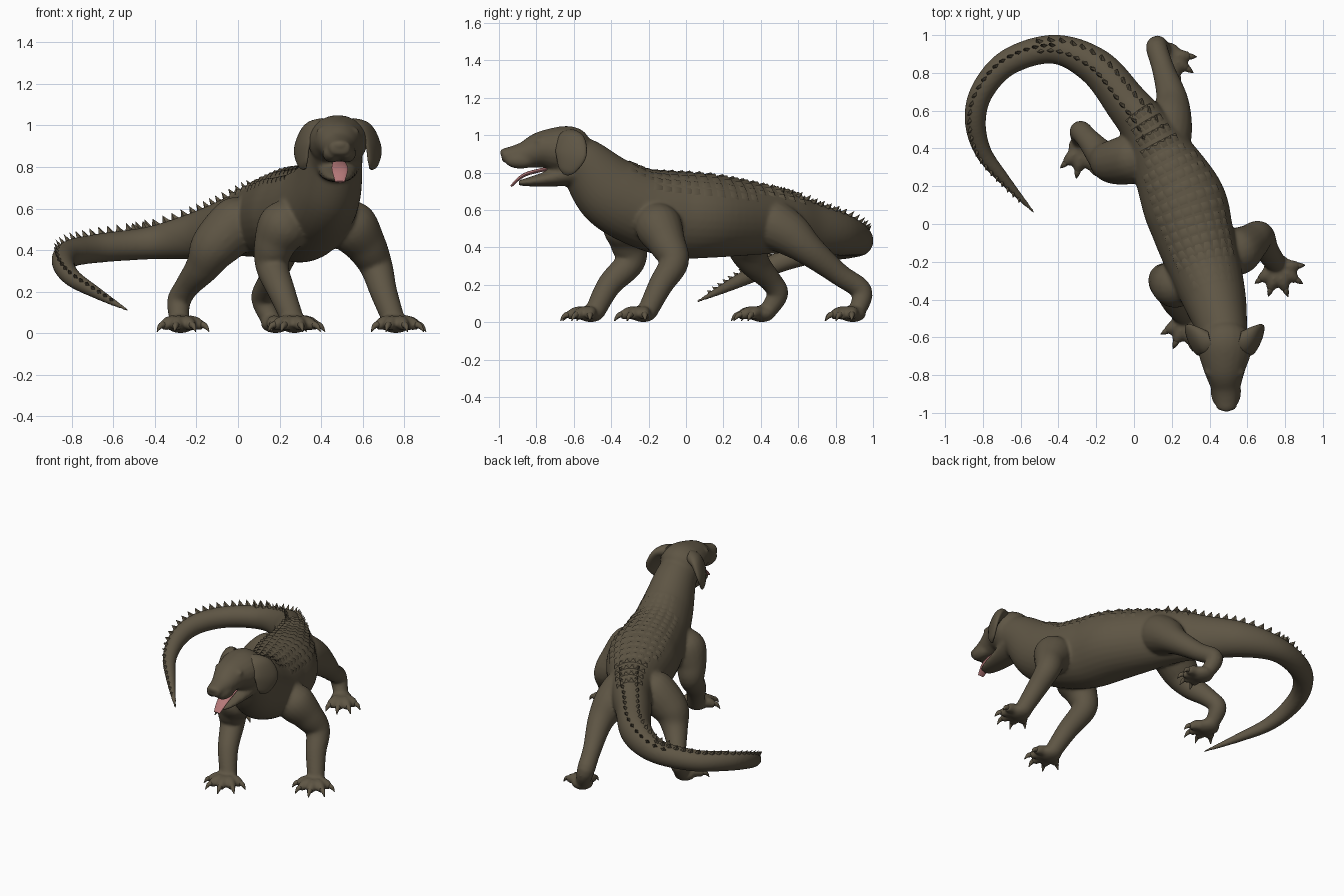
import bpy, bmesh, math
from mathutils import Vector, Matrix

if "Cube" in bpy.data.objects:
    bpy.data.objects.remove(bpy.data.objects["Cube"])


def material(name, col):
    m = bpy.data.materials.new(name)
    m.diffuse_color = (*col, 1)
    m.use_nodes = True
    m.node_tree.nodes["Principled BSDF"].inputs["Base Color"].default_value = m.diffuse_color
    return m


HIDE = material("olive brown hide", (0.112, 0.091, 0.058))
PINK = material("tongue pink", (0.46, 0.19, 0.19))


def spline(pts, n):
    """Catmull-Rom through rows of (x, y, z, half width, half height)."""
    p = [pts[0]] + list(pts) + [pts[-1]]
    out = []
    for i in range(1, len(p) - 2):
        for s in range(n):
            t = s / n
            out.append([0.5 * (2 * b + (c - a) * t + (2 * a - 5 * b + 4 * c - d) * t * t
                               + (3 * b - a - 3 * c + d) * t ** 3)
                        for a, b, c, d in zip(*p[i - 1:i + 3])])
    return out + [list(pts[-1])]


def frames(pts, n):
    """Sections along the path: centre, side, up, tangent, half width, half height."""
    rows = spline(pts, n)
    out, side = [], None
    for i, r in enumerate(rows):
        t = (Vector(rows[min(i + 1, len(rows) - 1)][:3]) - Vector(rows[max(i - 1, 0)][:3])).normalized()
        side = t.cross(Vector((0, 0, 1))) if side is None else side - t * side.dot(t)
        side.normalize()
        out.append((Vector(r[:3]), side.copy(), side.cross(t), t, max(r[3], .003), max(r[4], .003)))
    return out


def tube(bm, pts, n=6, k=20):
    rings = []
    for c, s, u, t, w, h in frames(pts, n):
        rings.append([bm.verts.new(c + s * w * math.cos(a) + u * h * math.sin(a))
                      for a in (2 * math.pi * j / k for j in range(k))])
    for a, b in zip(rings, rings[1:]):
        for j in range(k):
            bm.faces.new((a[j], a[(j + 1) % k], b[(j + 1) % k], b[j]))
    bm.faces.new(rings[0])
    bm.faces.new(rings[-1])


def blob(bm, c, size):
    bmesh.ops.create_icosphere(bm, subdivisions=3, radius=1,
                               matrix=Matrix.Translation(c) @ Matrix.Diagonal((*size, 1)))


def finish(bm, name, mat, angle=None):
    bmesh.ops.recalc_face_normals(bm, faces=bm.faces)
    me = bpy.data.meshes.new(name)
    bm.to_mesh(me)
    bm.free()
    me.materials.append(mat)
    ob = bpy.data.objects.new(name, me)
    bpy.context.collection.objects.link(ob)
    for p in me.polygons:
        p.use_smooth = True
    if angle:
        bpy.ops.object.select_all(action='DESELECT')
        ob.select_set(True)
        bpy.context.view_layer.objects.active = ob
        bpy.ops.object.shade_smooth_by_angle(angle=math.radians(angle))
    return ob


# Neck, trunk and tail in one sweep
SPINE = [(.48, -.66, .90, .12, .12), (.465, -.545, .84, .135, .145), (.43, -.405, .70, .165, .195),
         (.38, -.245, .615, .19, .21), (.32, -.06, .575, .21, .23), (.25, .15, .565, .22, .22),
         (.08, .48, .54, .14, .175), (-.04, .64, .51, .115, .145), (-.20, .83, .47, .10, .115),
         (-.42, .925, .435, .077, .08), (-.66, .86, .41, .07, .07), (-.80, .71, .385, .062, .066),
         (-.84, .55, .34, .055, .06), (-.80, .385, .27, .044, .047), (-.69, .24, .20, .03, .033),
         (-.53, .06, .11, .008, .008)]
body = bmesh.new()
claws = bmesh.new()
tube(body, SPINE, 8, 32)

# Skull with muzzle, lower jaw, nose, eyes and lips
tube(body, [(.48, -.54, .89, .08, .07), (.48, -.60, .918, .135, .122), (.48, -.68, .922, .14, .125),
            (.48, -.77, .922, .112, .10), (.486, -.87, .895, .078, .07), (.49, -.985, .893, .05, .034)])
tube(body, [(.48, -.58, .81, .11, .08), (.48, -.70, .775, .09, .05), (.485, -.83, .752, .066, .026),
            (.488, -.895, .745, .04, .014)])
blob(body, (.49, -.968, .908), (.034, .03, .022))
for sx in (-1, 1):
    blob(body, (.48 + sx * .08, -.785, .968), (.024, .024, .022))
    blob(body, (.487 + sx * .036, -.885, .865), (.045, .085, .045))


# Legs: swept limb, flat pad, and toes fanned about a heading
def leg(path, radii, heading, toes, step, reach):
    tube(body, [(*p, r, r) for p, r in zip(path, radii)])
    h = math.radians(heading)
    px, py = path[-1][0] + .025 * math.cos(h), path[-1][1] + .025 * math.sin(h)
    blob(body, (px, py, .045), (.072, .072, .045))
    for i in range(toes):
        off = i - (toes - 1) / 2
        a = h + math.radians(step * off)
        d = reach * (1 - .03 * off * off)

        def row(f, z, r):
            return (px + d * f * math.cos(a), py + d * f * math.sin(a), z, r, r)
        tube(body, [row(.1, .045, .035), row(.45, .05, .036), row(.78, .034, .023)], 6, 12)
        tube(claws, [row(.6, .045, .02), row(.85, .036, .014), row(1, .008, .002)], 6, 10)


FRONT = (.07, .125, .10, .08, .066, .055)
HIND = (.07, .13, .118, .084, .06, .057, .045)
leg([(.46, -.18, .60), (.54, -.15, .52), (.615, -.10, .42), (.665, -.065, .32), (.70, -.135, .20),
     (.75, -.205, .06)], FRONT, -70, 5, 37, .165)
leg([(.30, -.32, .60), (.225, -.32, .52), (.175, -.305, .42), (.165, -.30, .32), (.21, -.41, .20),
     (.265, -.485, .06)], FRONT, -76, 5, 37, .167)
leg([(.13, .38, .58), (.165, .44, .54), (.19, .555, .47), (.20, .665, .38), (.155, .82, .255),
     (.12, .94, .165), (.165, .91, .05)], HIND, -50, 4, 32, .16)
leg([(.07, .36, .58), (.01, .35, .54), (-.11, .33, .42), (-.17, .365, .32), (-.245, .45, .225),
     (-.285, .49, .15), (-.28, .43, .05)], HIND, -82, 4, 36, .167)

skin = finish(body, "body", HIDE)
rm = skin.modifiers.new("blend parts", 'REMESH')
rm.mode = 'VOXEL'
rm.voxel_size = .0095
rm.use_smooth_shade = True
sm = skin.modifiers.new("soften joins", 'SMOOTH')
sm.factor = .5
sm.iterations = 10
finish(claws, "claws", HIDE, 60)

# Hanging ears, mirrored about the head centre and flared outward at the back
ears = bmesh.new()
for sx in (-1, 1):
    tube(ears, [(.48 + sx * x, y, z, w, h) for x, y, z, w, h in
                [(.07, -.62, .995, .05, .04), (.125, -.615, .98, .075, .035), (.168, -.615, .90, .083, .024),
                 (.175, -.635, .82, .05, .016), (.168, -.645, .79, .015, .006)]])
for v in ears.verts:
    v.co.x += math.copysign(.42, v.co.x - .48) * (v.co.y + .62)
finish(ears, "ears", HIDE, 60)

# Lolling tongue
tongue = bmesh.new()
tube(tongue, [(.485, -.72, .825, .03, .01), (.49, -.86, .79, .039, .01), (.49, -.935, .728, .023, .006)])
finish(tongue, "tongue", PINK, 60)


# Keeled scutes and tail crest, placed on the swept surface
def scute(bm, fr, ang, length, width, height, lean, square=False):
    c, s, u, t, w, h = fr
    p = c + s * w * math.sin(ang) + u * h * math.cos(ang)
    nrm = (s * math.sin(ang) / w + u * math.cos(ang) / h).normalized()
    a, b = t * length, t.cross(nrm) * width
    q = p - nrm * (.006 if square else .014)
    ring = [bm.verts.new(q + v) for v in ((a + b, b - a, -a - b, a - b) if square else (a, b, -a, -b))]
    top = bm.verts.new(p + nrm * height + t * lean)
    for i in range(4):
        bm.faces.new((ring[i], ring[(i + 1) % 4], top))
    bm.faces.new(ring)


def at_spacing(fr, step):
    last = None
    for f in fr:
        if last is None or (f[0] - last).length >= step:
            last = f[0]
            yield f


fine = frames(SPINE, 40)
plates, crest = bmesh.new(), bmesh.new()
for f in at_spacing(fine[85:255], .058):
    y = f[0].y
    for k in range(3 if y < -.25 or y > .3 else 4):
        for sx in (-1, 1):
            scute(plates, f, sx * (.125 + .25 * k), .03, f[4] * .125, .012 if y > -.25 else .007, .014, True)
for f in at_spacing(fine[236:372], .05):
    for sx in (-1, 1):
        scute(crest, f, sx * .38, .03, .016, .03, .02)
for f in at_spacing(fine[360:585], .042):
    scute(crest, f, 0, .026, .013, .006 + f[5] * .42, .016)
finish(plates, "back_scutes", HIDE, 60)
finish(crest, "tail_crest", HIDE, 30)
